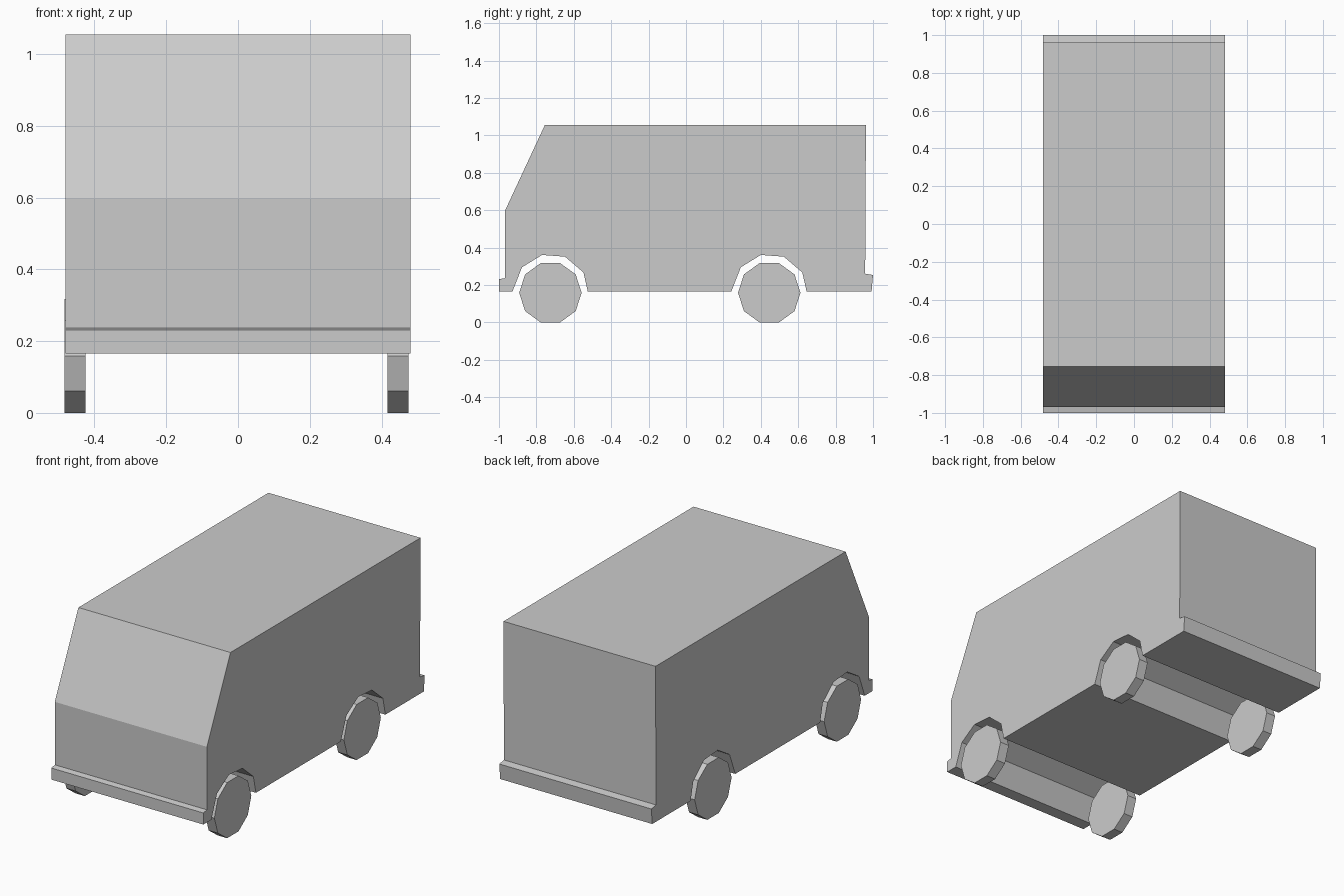
import bpy
import bmesh
from math import pi, cos, sin

if "Cube" in bpy.data.objects:
    bpy.data.objects.remove(bpy.data.objects["Cube"])


def extrude_profile(name, points, x0, x1):
    """Solid prism from a closed (y, z) outline, running from x0 to x1."""
    bm = bmesh.new()
    face = bm.faces.new([bm.verts.new((x0, y, z)) for y, z in points])
    ext = bmesh.ops.extrude_face_region(bm, geom=[face], use_keep_orig=True)
    verts = [v for v in ext["geom"] if isinstance(v, bmesh.types.BMVert)]
    bmesh.ops.translate(bm, verts=verts, vec=(x1 - x0, 0, 0))
    bmesh.ops.recalc_face_normals(bm, faces=bm.faces)
    mesh = bpy.data.meshes.new(name)
    bm.to_mesh(mesh)
    bm.free()
    obj = bpy.data.objects.new(name, mesh)
    bpy.context.collection.objects.link(obj)
    return obj


FLOOR = 0.165
FRONT_AXLE, REAR_AXLE = -0.725, 0.445

# Wheel arch outline relative to the axle, back to front
arch = [(0.20, FLOOR), (0.177, 0.267), (0.078, 0.352),
        (-0.045, 0.361), (-0.152, 0.295), (-0.203, FLOOR)]

# Van body with bumper steps and arches running across the full width
shell = [(-1.0, FLOOR), (-1.0, 0.231), (-0.968, 0.237), (-0.968, 0.597),
         (-0.755, 1.055), (0.962, 1.055), (0.958, 0.261), (1.0, 0.254),
         (0.992, FLOOR)]
for axle in (REAR_AXLE, FRONT_AXLE):
    shell += [(axle + y, z) for y, z in arch]
extrude_profile("van_body", shell, -0.481, 0.481)

# Four ten-sided wheels
R = 0.167
for end, axle in (("front", FRONT_AXLE), ("rear", REAR_AXLE)):
    rim = [(axle + R * cos(i * pi / 5), 0.159 + R * sin(i * pi / 5))
           for i in range(10)]
    base = min(z for _, z in rim)
    rim = [(y, z - base) for y, z in rim]
    extrude_profile(end + "_left_wheel", rim, -0.483, -0.425)
    extrude_profile(end + "_right_wheel", rim, 0.417, 0.475)
